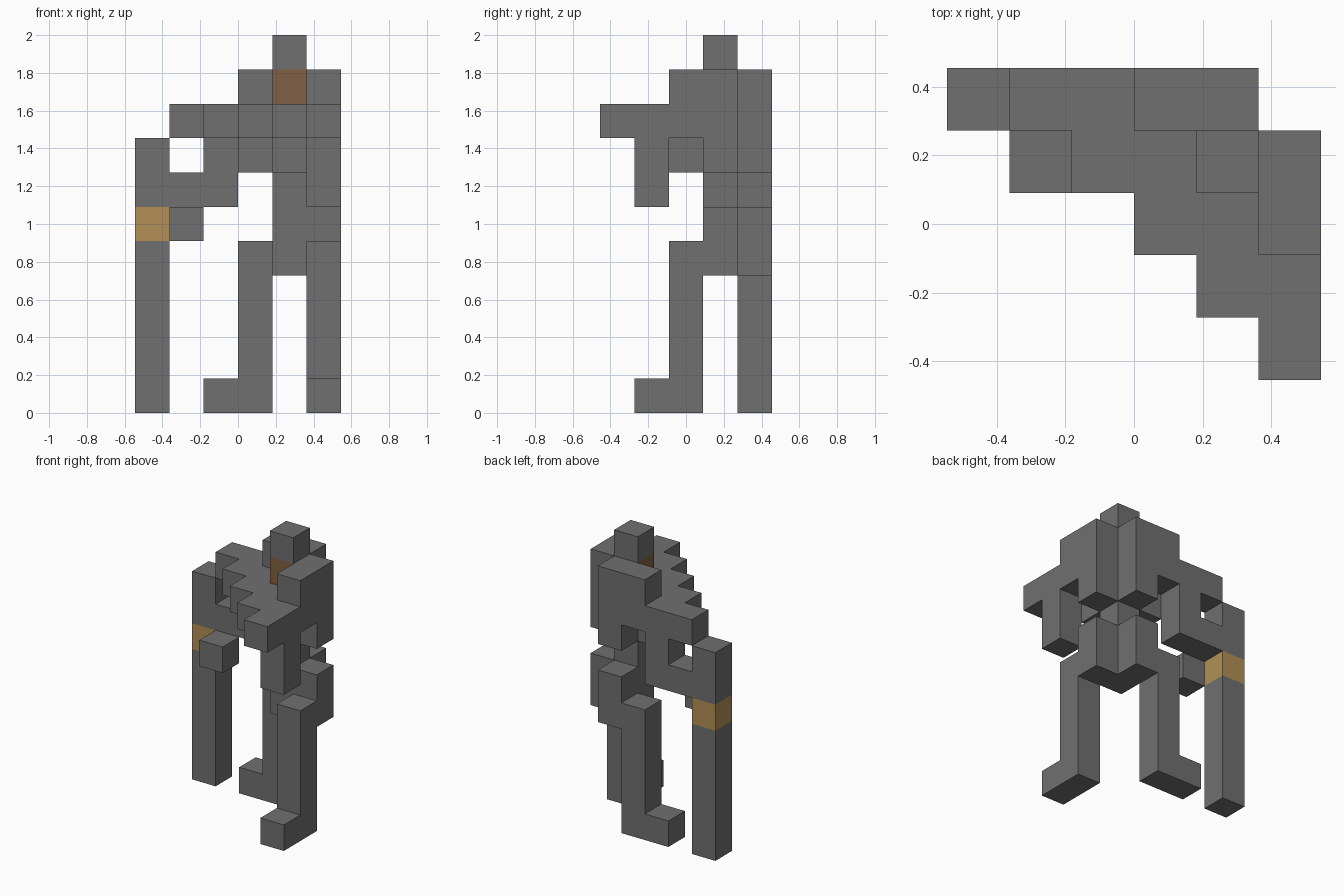
import bpy
import bmesh
from mathutils import Vector

if "Cube" in bpy.data.objects:
    bpy.data.objects.remove(bpy.data.objects["Cube"], do_unlink=True)

UNIT = 2 / 11                        # edge of one building block
ORIGIN = Vector((-3, -2.5, 0))       # grid corner, in blocks


def material(name, rgb):
    mat = bpy.data.materials.new(name)
    mat.use_nodes = True
    color = (*rgb, 1)
    mat.diffuse_color = color
    bsdf = mat.node_tree.nodes["Principled BSDF"]
    bsdf.inputs["Base Color"].default_value = color
    bsdf.inputs["Roughness"].default_value = 0.9
    return mat


grey = material("stone grey", (0.162, 0.162, 0.162))
brown = material("face brown", (0.216, 0.117, 0.054))
tan = material("grip tan", (0.445, 0.279, 0.093))


def column(x, y, low, high):
    """Blocks stacked from level low to level high."""
    return {(x, y, z) for z in range(low, high + 1)}


def mirrored(cells):
    """Reflect across the diagonal plane the figure is symmetric about."""
    return {(y + 1, x - 1, z) for x, y, z in cells}


def build(name, cells, mat):
    """Join blocks into one shell, dropping the faces between neighbours."""
    bm = bmesh.new()
    for cell in sorted(cells):
        center = Vector(cell) + ORIGIN + Vector((0.5, 0.5, 0.5))
        verts = bmesh.ops.create_cube(bm, size=1)["verts"]
        bmesh.ops.translate(bm, verts=verts, vec=center)
        faces = {f for v in verts for f in v.link_faces}
        hidden = []
        for face in faces:
            face.normal_update()
            step = tuple(round(c + n) for c, n in zip(cell, face.normal))
            if step in cells:
                hidden.append(face)
        bmesh.ops.delete(bm, geom=hidden, context="FACES")
    bmesh.ops.remove_doubles(bm, verts=bm.verts[:], dist=0.001)
    bmesh.ops.dissolve_limit(bm, angle_limit=0.01, verts=bm.verts[:], edges=bm.edges[:])
    bmesh.ops.scale(bm, vec=(UNIT, UNIT, UNIT), verts=bm.verts[:])
    mesh = bpy.data.meshes.new(name)
    bm.to_mesh(mesh)
    bm.free()
    mesh.materials.append(mat)
    obj = bpy.data.objects.new(name, mesh)
    bpy.context.collection.objects.link(obj)


# Legs with forward toes
leg = column(5, 2, 0, 4) | {(5, 1, 0)}
build("left_leg", leg, grey)
build("right_leg", mirrored(leg), grey)

# Hips and narrow waist
hip = column(5, 3, 4, 5)
build("pelvis", hip | mirrored(hip) | column(4, 3, 4, 6), grey)

# Chest, back and raised shoulders
side = column(5, 3, 7, 9) | column(5, 2, 8, 9) | column(4, 2, 7, 8)
build("torso", side | mirrored(side) | column(4, 3, 7, 8) | {(3, 2, 8)}, grey)

# Stepped shoulder guards
guard = {(5, 0, 8), (5, 1, 8), (4, 1, 8)}
build("left_shoulder", guard, grey)
build("right_shoulder", mirrored(guard), grey)

# Arms, the right one reaching out to the staff
arm = column(5, 1, 6, 7)
build("left_arm", arm, grey)
build("right_arm", mirrored(arm) | {(1, 4, 6)}, grey)
build("right_hand_block", {(1, 3, 5)}, grey)

# Head
build("face", {(4, 3, 9)}, brown)
build("head_top", {(4, 3, 10)}, grey)

# Staff
build("staff_shaft", column(0, 4, 0, 4), grey)
build("staff_grip", column(0, 4, 5, 5), tan)
build("staff_head", column(0, 4, 6, 7), grey)
